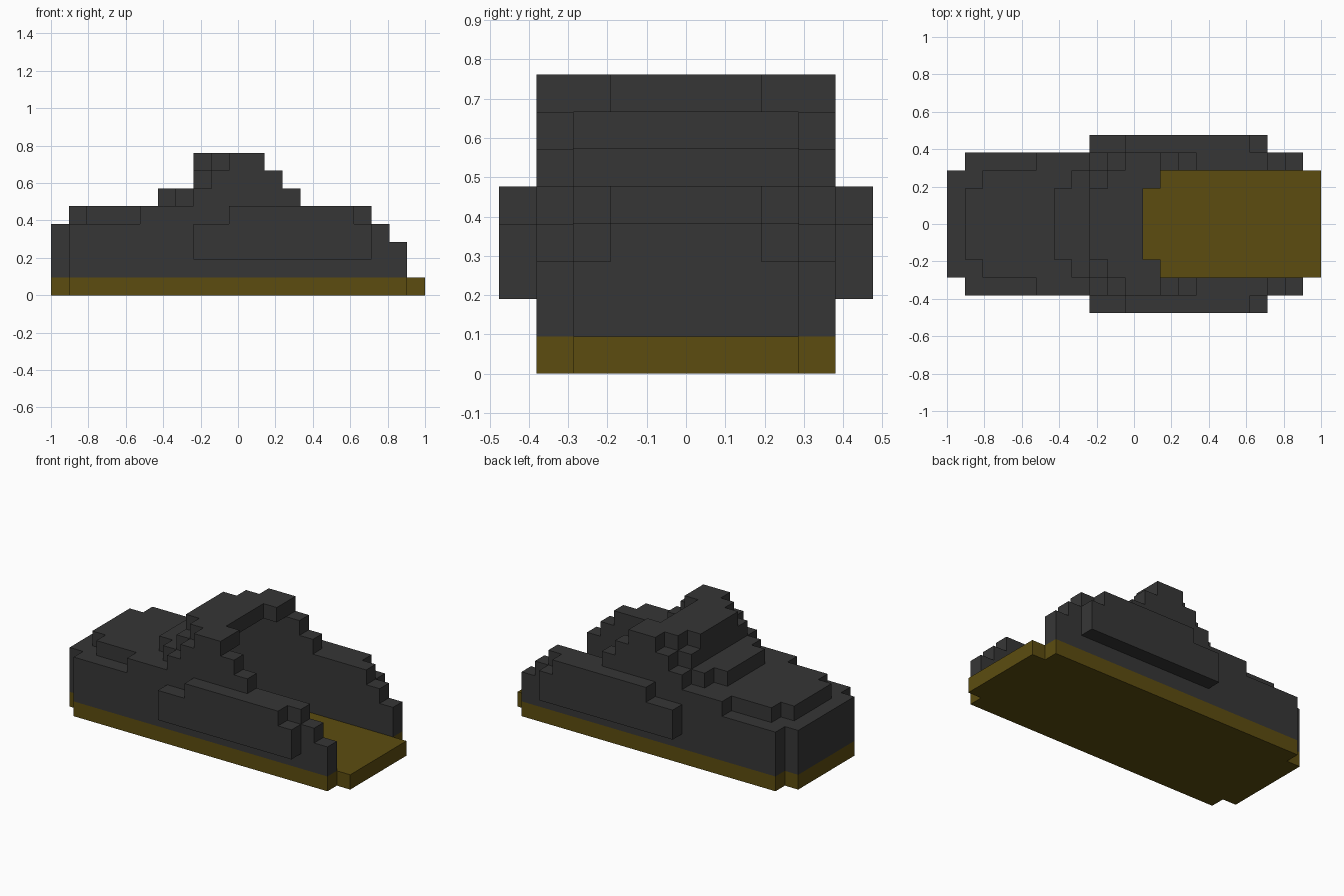
import bpy
import bmesh
from mathutils import Vector

cube = bpy.data.objects.get("Cube")
if cube:
    bpy.data.objects.remove(cube, do_unlink=True)

UNIT = 2 / 21  # edge of one block


def make_material(name, rgb):
    mat = bpy.data.materials.new(name)
    mat.use_nodes = True
    color = (*rgb, 1)
    mat.diffuse_color = color
    bsdf = mat.node_tree.nodes["Principled BSDF"]
    bsdf.inputs["Base Color"].default_value = color
    bsdf.inputs["Roughness"].default_value = 0.9
    return mat


def block(x0, x1, y0, y1, z0, z1):
    return {(x, y, z) for x in range(x0, x1)
            for y in range(y0, y1) for z in range(z0, z1)}


def pair(x0, x1, y0, y1, z0, z1):
    """A block and its mirror image across the long axis."""
    return block(x0, x1, y0, y1, z0, z1) | block(x0, x1, -y1, -y0, z0, z1)


def build(name, cells, mat):
    """Skin a set of blocks, then merge the flat areas into large faces."""
    bm = bmesh.new()
    for cell in cells:
        center = Vector(cell) + Vector((0.5, 0.5, 0.5))
        for axis in range(3):
            for sign in (-1, 1):
                n = Vector((0, 0, 0))
                n[axis] = sign
                if tuple(int(c + d) for c, d in zip(cell, n)) in cells:
                    continue
                u = Vector((0, 0, 0))
                u[(axis + 1) % 3] = 0.5
                v = n.cross(u)
                mid = center + n / 2
                corners = (mid - u - v, mid + u - v, mid + u + v, mid - u + v)
                bm.faces.new([bm.verts.new(c) for c in corners])
    bmesh.ops.remove_doubles(bm, verts=bm.verts, dist=0.01)
    bmesh.ops.dissolve_limit(bm, angle_limit=0.02, verts=bm.verts, edges=bm.edges)
    bmesh.ops.triangulate(bm, faces=[f for f in bm.faces if len(f.verts) > 4])
    for vert in bm.verts:
        vert.co = Vector((vert.co.x * UNIT - 1, vert.co.y * UNIT, vert.co.z * UNIT))
    mesh = bpy.data.meshes.new(name)
    bm.to_mesh(mesh)
    bm.free()
    mesh.materials.append(mat)
    obj = bpy.data.objects.new(name, mesh)
    bpy.context.collection.objects.link(obj)


charcoal = make_material("charcoal", (0.037, 0.037, 0.037))
ochre = make_material("dark_ochre", (0.107, 0.073, 0.005))

# Sole with notched corners
build("sole", block(0, 21, -3, 3, 0, 1) | block(1, 20, -4, 4, 0, 1), ochre)

# Side walls, stepping down to the open heel
side_walls = set()
for z0, z1, x0, x1 in ((1, 3, 1, 20), (3, 4, 1, 19), (4, 5, 5, 18),
                       (5, 6, 8, 14), (6, 7, 9, 13), (7, 8, 10, 12)):
    side_walls |= pair(x0, x1, 3, 4, z0, z1)
build("side_walls", side_walls, charcoal)

# Hollow toe cap
toe = block(0, 1, -3, 3, 1, 4) | pair(1, 2, 2, 3, 3, 4)
toe |= block(1, 6, -2, 2, 4, 5) | pair(2, 7, 2, 3, 4, 5)
build("toe_cap", toe, charcoal)

# Instep rising to the tongue
tongue = block(6, 8, -2, 2, 5, 6) | pair(7, 8, 2, 3, 5, 6)
tongue |= block(8, 9, -3, 3, 6, 7)
tongue |= block(8, 11, -2, 2, 7, 8) | pair(9, 12, 2, 3, 7, 8)
build("tongue", tongue, charcoal)

# Raised panels on both sides
build("side_panels", pair(8, 18, 4, 5, 2, 4) | pair(10, 17, 4, 5, 4, 5), charcoal)
